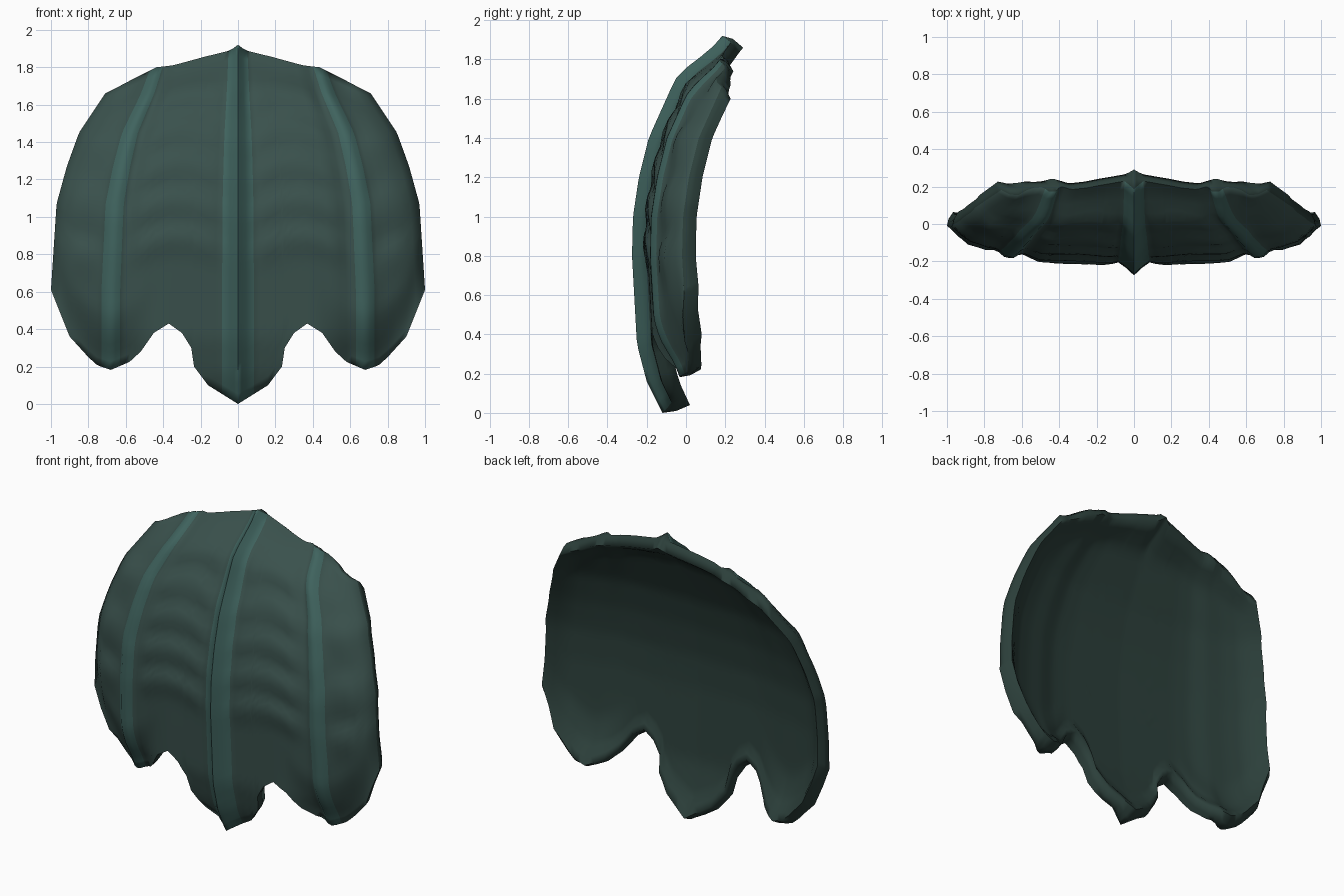
import bpy, bmesh, math
from mathutils import Vector

if "Cube" in bpy.data.objects:
    bpy.data.objects.remove(bpy.data.objects["Cube"])


def lerp(pts, v):
    if v <= pts[0][0]:
        return pts[0][1]
    for (a, p), (b, q) in zip(pts, pts[1:]):
        if v <= b:
            return p + (q - p) * (v - a) / (b - a)
    return pts[-1][1]


def smooth(a, b, v):
    k = max(0, min(1, (v - a) / (b - a)))
    return k * k * (3 - 2 * k)


# Profiles: outline, side curve and sideways curvature
BOTTOM = [(0, 0), (.04, .025), (.16, .1), (.235, .2), (.25, .3), (.3, .38), (.37, .43),
          (.45, .38), (.52, .28), (.58, .225), (.68, .182), (.75, .205), (.8, .25),
          (.9, .36), (1, .61)]
TOP = [(0, 1.92), (.07, 1.89), (.3, 1.855), (.55, 1.81), (.68, 1.80), (.82, 1.745), (1, 1.66)]
WIDTH = [(0, 1), (.61, 1), (1.07, .97), (1.27, .915), (1.45, .85), (1.66, .71), (1.92, .58)]
SIDE = [(0, -.05), (.16, -.13), (.35, -.18), (.8, -.205), (1, -.2), (1.2, -.17),
        (1.4, -.12), (1.7, .015), (1.92, .205)]
DROP = [(0, 0), (.4, .01), (.52, .02), (.63, .05), (.75, .07), (.9, .115), (1, .185)]


def base(s, z):
    """Middle surface of the shell without ridges."""
    a = abs(s)
    tuck = .08 * smooth(.42, .65, a) * (1 - smooth(.85, 1, a))
    y = lerp(SIDE, z) + lerp(DROP, a) + tuck * (1 - smooth(0, .32, z - lerp(BOTTOM, a)))
    y += .05 * (1 - smooth(.8, 1, a)) * smooth(-.2, -.04, z - lerp(TOP, a))
    return Vector((s * lerp(WIDTH, z), y, z))


def relief(s, z):
    """Height of ridges and scales on the front."""
    a = abs(s)
    mid = .07 * max(0, 1 - a / .085) ** 1.15
    side = .035 * (1 - smooth(.015, .075, abs(a - .68)))
    # overlapping arched scales between and outside the ridges
    if a < .68:
        mask, c, span, lo, step = smooth(.06, .16, a) * (1 - smooth(.5, .62, a)), .33, .28, .76, .2
    else:
        mask, c, span, lo, step = smooth(.72, .8, a) * (1 - smooth(.92, 1, a)), .88, .2, .6, .3
    p = (z + .09 * ((a - c) / span) ** 2 - lo) / step
    saw = (p % 1) if p > 0 else 0
    scale = .02 * mask * math.sin(math.pi * saw ** 1.7) * (1 - smooth(1.6, 1.78, z))
    return mid + side + scale


half = [.02, .043, .085, .12, .16, .2, .235, .25, .275, .3, .335, .37, .41, .45, .485, .52, .55,
        .58, .605, .63, .655, .68, .705, .73, .755, .8, .85, .9, .95, 1]
S = [-v for v in reversed(half)] + [0] + half
ROWS = 36
nS = len(S)

# Front and back skins of the shell; the back is inset so the rim slants inward
bm = bmesh.new()
front, back = [], []
for i, s in enumerate(S):
    a = abs(s)
    zb, zt = lerp(BOTTOM, a), lerp(TOP, a)
    fc, bc = [], []
    for j in range(ROWS + 1):
        t = j / ROWS
        z = zb + (zt - zb) * t
        edge = i in (0, nS - 1) or j in (0, ROWS)
        near = i in (1, nS - 2) or j in (1, ROWS - 1)
        fc.append(bm.verts.new(base(s, z) - Vector((0, relief(s, z), 0))))
        bz = (zb + .04) + (zt - .06 - zb - .04) * t
        depth = .09 if edge else .085 if near else .065
        bc.append(bm.verts.new(base(s * .97, bz) + Vector((0, depth, 0))))
    front.append(fc)
    back.append(bc)

for i in range(nS - 1):
    for j in range(ROWS):
        sm = abs(S[i] + S[i + 1]) / 2
        f = bm.faces.new((front[i][j], front[i + 1][j], front[i + 1][j + 1], front[i][j + 1]))
        f.material_index = 1 if sm < .085 or abs(sm - .68) < .05 else 0
        f = bm.faces.new((back[i][j], back[i][j + 1], back[i + 1][j + 1], back[i + 1][j]))
        f.material_index = 2

# Rim: a rounded strip with one middle loop
ring = ([(i, 0) for i in range(nS)] + [(nS - 1, j) for j in range(1, ROWS + 1)]
        + [(i, ROWS) for i in range(nS - 2, -1, -1)] + [(0, j) for j in range(ROWS - 1, 0, -1)])
mid = []
for i, j in ring:
    p, q = front[i][j].co, back[i][j].co
    m = p.lerp(q, .5)
    m.x, m.z = p.x * .75 + q.x * .25, p.z * .75 + q.z * .25
    mid.append(bm.verts.new(m))
for k, (i, j) in enumerate(ring):
    n = (k + 1) % len(ring)
    c, d = ring[n]
    for quad in ((front[i][j], mid[k], mid[n], front[c][d]), (mid[k], back[i][j], back[c][d], mid[n])):
        bm.faces.new(quad).material_index = 2
bmesh.ops.recalc_face_normals(bm, faces=bm.faces)

mesh = bpy.data.meshes.new("ridged_shell")
bm.to_mesh(mesh)
bm.free()
for name, col in (("plate", (.042, .082, .073, 1)), ("ridge", (.05, .125, .112, 1)),
                  ("inside", (.025, .05, .043, 1))):
    m = bpy.data.materials.new(name)
    m.diffuse_color = col
    m.use_nodes = True
    m.node_tree.nodes["Principled BSDF"].inputs["Base Color"].default_value = m.diffuse_color
    mesh.materials.append(m)
shell = bpy.data.objects.new("ridged_shell", mesh)
bpy.context.collection.objects.link(shell)
bpy.context.view_layer.objects.active = shell
shell.select_set(True)
bpy.ops.object.shade_smooth_by_angle(angle=math.radians(85))
